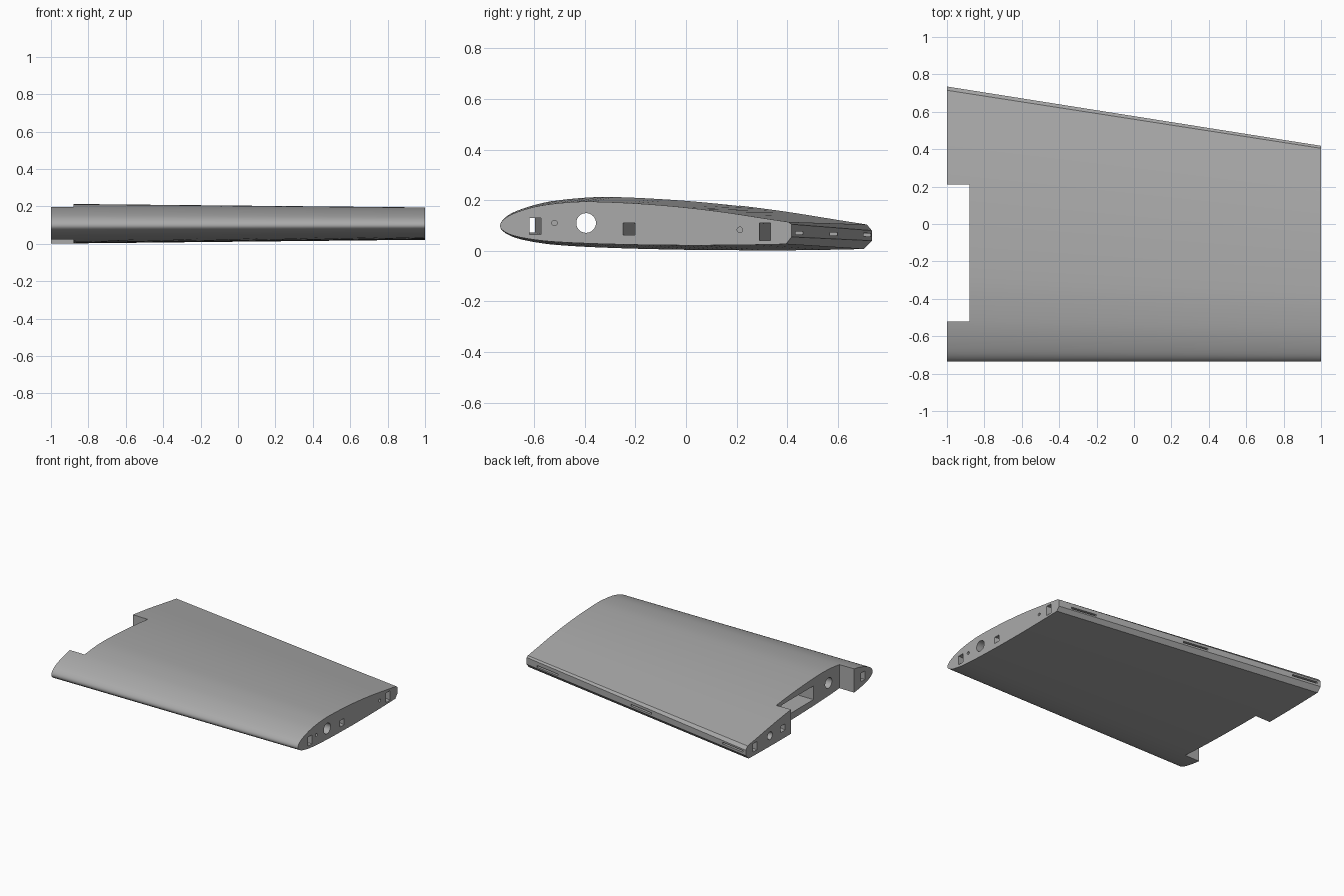
import bpy, bmesh, math
from mathutils import Vector

if "Cube" in bpy.data.objects:
    bpy.data.objects.remove(bpy.data.objects["Cube"])

grey = bpy.data.materials.new("plain grey")
grey.diffuse_color = (0.40, 0.40, 0.40, 1)
grey.use_nodes = True
grey.node_tree.nodes["Principled BSDF"].inputs["Base Color"].default_value = grey.diffuse_color

# Root aerofoil, from the upper rear edge round the nose to the lower rear edge
TOP = [(.715, .104), (.6, .122), (.4, .154), (.2, .180), (0, .199), (-.2, .211), (-.35, .2135),
       (-.5, .201), (-.6, .181), (-.68, .153), (-.72, .127)]
BOTTOM = [(-.735, .100), (-.722, .076), (-.67, .050), (-.57, .030), (-.45, .018), (-.25, .009),
          (0, .003), (.25, .001), (.5, .003), (.703, .007)]
ROOT_REAR = [(.735, .040), (.735, .080)]
TIP_REAR = [(.418, .055), (.418, .105)]


def smooth_line(pts, steps=4):
    """Catmull-Rom curve through the points."""
    p = [Vector(q) for q in pts]
    p = [2 * p[0] - p[1]] + p + [2 * p[-1] - p[-2]]
    out = []
    for a, b, c, d in zip(p, p[1:], p[2:], p[3:]):
        for i in range(steps):
            t = i / steps
            out.append(.5 * (2 * b + (c - a) * t + (2 * a - 5 * b + 4 * c - d) * t * t
                             + (3 * b - a - 3 * c + d) * t ** 3))
    return out + [p[-2]]


def tip_point(p):
    """Shrink a root point to the narrower, thinner tip."""
    y = -.735 + .786 * (p[0] + .735)
    if p[1] > .1:
        return (y, .1 + (p[1] - .1) * .8 + .011 * (p[0] + .735) / 1.47)
    return (y, .1 + (p[1] - .1) * .79)


def loft(name, a, b, xa, xb):
    """Closed solid between two matching (y, z) outlines at xa and xb."""
    bm = bmesh.new()
    va = [bm.verts.new((xa, *p)) for p in a]
    vb = [bm.verts.new((xb, *p)) for p in b]
    n = len(va)
    for i in range(n):
        j = (i + 1) % n
        bm.faces.new((va[i], va[j], vb[j], vb[i]))
    bm.faces.new(va)
    bm.faces.new(vb)
    bmesh.ops.recalc_face_normals(bm, faces=bm.faces)
    me = bpy.data.meshes.new(name)
    bm.to_mesh(me)
    bm.free()
    ob = bpy.data.objects.new(name, me)
    bpy.context.collection.objects.link(ob)
    me.materials.append(grey)
    return ob


def rect(y0, y1, z0, z1):
    return [(y0, z0), (y1, z0), (y1, z1), (y0, z1)]


def ring(y, z, r, n=32):
    return [(y + r * math.cos(2 * math.pi * i / n), z + r * math.sin(2 * math.pi * i / n)) for i in range(n)]


# Tapered wing body
line = smooth_line(TOP + BOTTOM)
wing = loft("wing_panel", [tuple(p) for p in line] + ROOT_REAR,
            [tip_point(p) for p in line] + TIP_REAR, -1, 1)

cutters = []


def cut(name, a, b, xa, xb):
    cutters.append(loft(name, a, b, xa, xb))


# Root notch and the bay in its wall
notch = rect(-.52, .21, -.1, .4)
cut("root_notch", notch, notch, -1.1, -.88)
bay = rect(-.22, .15, .055, .155)
cut("equipment_bay", bay, bay, -.9, -.5)

# Spar tube, front spar, cable channel and rear spar
tube = ring(-.395, .11, .039)
cut("tube_hole", tube, tube, -1.1, 1.1)
cut("front_spar_slot", rect(-.645, -.598, .073, .135), rect(-.619, -.572, .065, .13), -1.05, 1.05)
cut("cable_channel", rect(.295, .345, .055, .10), rect(-.262, -.214, .063, .11), -1.05, 1.05)
cut("rear_spar_slot", rect(.615, .66, .035, .095), rect(.282, .327, .04, .11), -1.05, 1.05)

# Pin holes at both ends
for y, z in ((-.52, .11), (.213, .083)):
    pin = ring(y, z, .011, 16)
    cut("tip_pin_hole", pin, pin, .9, 1.1)
pin = ring(.455, .08, .028, 24)
cut("root_pin_hole", pin, pin, -1.1, -.85)

# Hinge slots along the swept rear edge
for x in (.81, -.045, -.88):
    def slot_end(xe):
        y = .5765 - .1585 * xe
        z = .067 + .004 * xe
        return rect(y - .08, y + .03, z - .006, z + .006)
    cut("hinge_slot", slot_end(x - .095), slot_end(x + .095), x - .095, x + .095)

# Apply every cut, then remove the cutters
bpy.context.view_layer.objects.active = wing
wing.select_set(True)
for c in cutters:
    m = wing.modifiers.new(c.name, 'BOOLEAN')
    m.operation = 'DIFFERENCE'
    m.solver = 'EXACT'
    m.object = c
    bpy.ops.object.modifier_apply(modifier=m.name)
    bpy.data.objects.remove(c)

bpy.ops.object.select_all(action='DESELECT')
wing.select_set(True)
bpy.ops.object.shade_smooth_by_angle(angle=math.radians(20))
